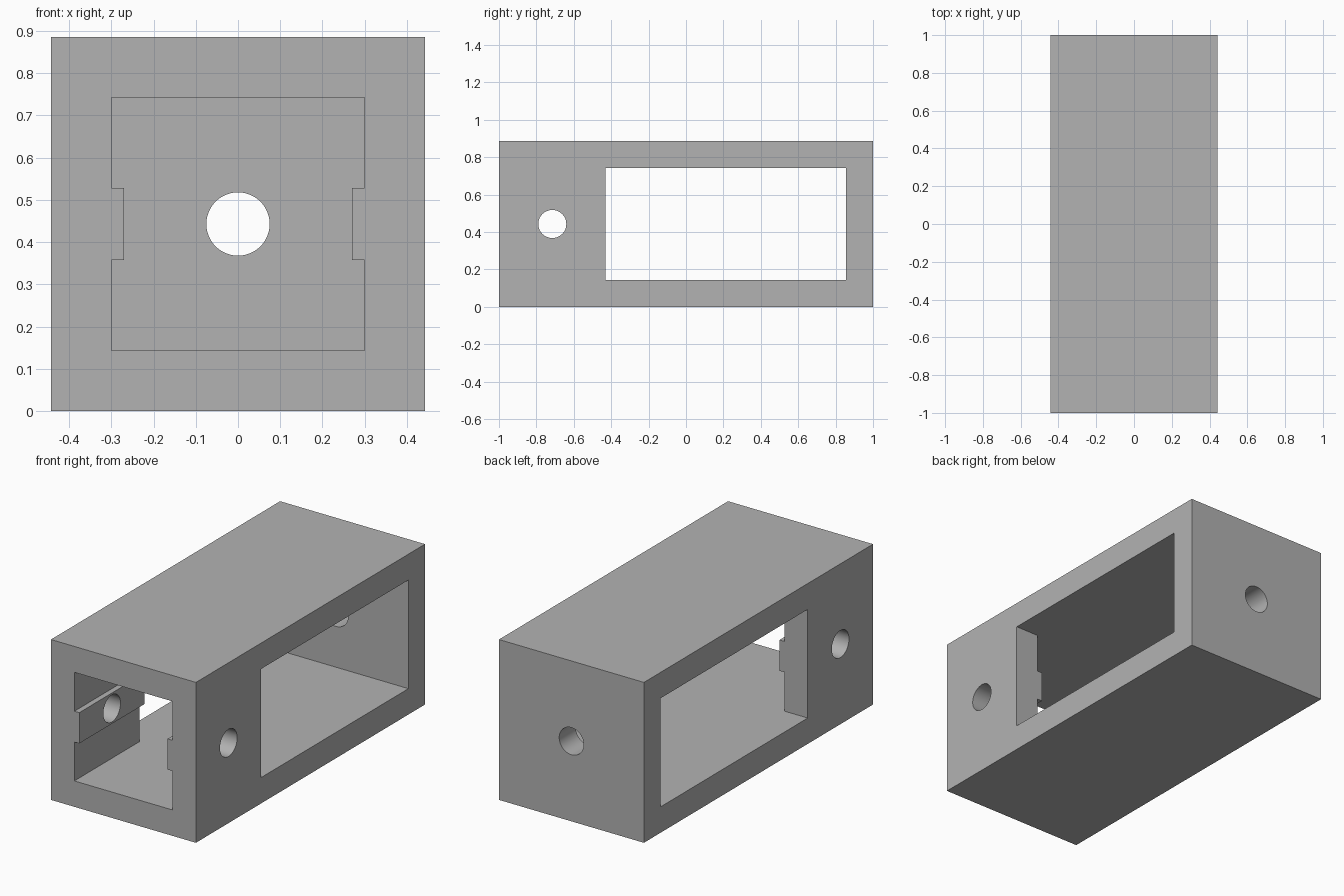
import bpy
import math

old = bpy.data.objects.get("Cube")
if old:
    bpy.data.objects.remove(old, do_unlink=True)

HALF = 0.443      # half width and half height of the housing
MID = HALF        # height of the centre axis
BAY = 0.3         # half size of the inner space
BAY_FRONT, BAY_BACK = -0.43, 0.855
RIB_HALF = 0.085
RIB_DEPTH = 0.03
HOLE_R = 0.075

grey = bpy.data.materials.new("Plain grey")
grey.use_nodes = True
colour = (0.448, 0.448, 0.448, 1)
grey.diffuse_color = colour
grey.node_tree.nodes["Principled BSDF"].inputs["Base Color"].default_value = colour


def box(name, low, high):
    centre = [(a + b) / 2 for a, b in zip(low, high)]
    bpy.ops.mesh.primitive_cube_add(size=1, location=centre)
    obj = bpy.context.object
    obj.name = name
    obj.scale = [b - a for a, b in zip(low, high)]
    bpy.ops.object.transform_apply(location=True, rotation=True, scale=True)
    return obj


def drill(name, location, rotation, depth):
    bpy.ops.mesh.primitive_cylinder_add(vertices=48, radius=HOLE_R, depth=depth,
                                        location=location, rotation=rotation)
    obj = bpy.context.object
    obj.name = name
    bpy.ops.object.transform_apply(location=True, rotation=True, scale=True)
    return obj


def channel_cutter():
    # Front opening profile with a rib notch on each side, pushed along y
    inner = BAY - RIB_DEPTH
    right = [(BAY, -BAY), (BAY, -RIB_HALF), (inner, -RIB_HALF),
             (inner, RIB_HALF), (BAY, RIB_HALF), (BAY, BAY)]
    profile = right + [(-x, z) for x, z in reversed(right)]
    n = len(profile)
    ends = (-1.1, BAY_FRONT + 0.1)
    verts = [(x, y, MID + z) for y in ends for x, z in profile]
    faces = [list(range(n)), list(range(2 * n - 1, n - 1, -1))]
    faces += [[i, i + n, (i + 1) % n + n, (i + 1) % n] for i in range(n)]
    mesh = bpy.data.meshes.new("channel_cutter")
    mesh.from_pydata(verts, [], faces)
    obj = bpy.data.objects.new("channel_cutter", mesh)
    bpy.context.collection.objects.link(obj)
    return obj


def cut(target, cutter):
    bpy.context.view_layer.objects.active = target
    mod = target.modifiers.new(cutter.name, 'BOOLEAN')
    mod.operation = 'DIFFERENCE'
    mod.solver = 'EXACT'
    mod.object = cutter
    bpy.ops.object.modifier_apply(modifier=mod.name)
    bpy.data.objects.remove(cutter, do_unlink=True)


# Housing block
housing = box("housing", (-HALF, -1, 0), (HALF, 1, 2 * HALF))
housing.data.materials.append(grey)

# Bay open on both sides, and ribbed channel open at the front
cut(housing, box("bay_cutter", (-0.6, BAY_FRONT, MID - BAY), (0.6, BAY_BACK, MID + BAY)))
cut(housing, channel_cutter())

# Cross hole through the side walls and cable hole through the back wall
cut(housing, drill("cross_hole", (0, -0.715, MID), (0, math.pi / 2, 0), 1.2))
cut(housing, drill("back_hole", (0, 0.95, MID), (math.pi / 2, 0, 0), 0.4))

bpy.ops.object.select_all(action='DESELECT')
housing.select_set(True)
bpy.context.view_layer.objects.active = housing
bpy.ops.object.shade_smooth_by_angle(angle=math.radians(30))
